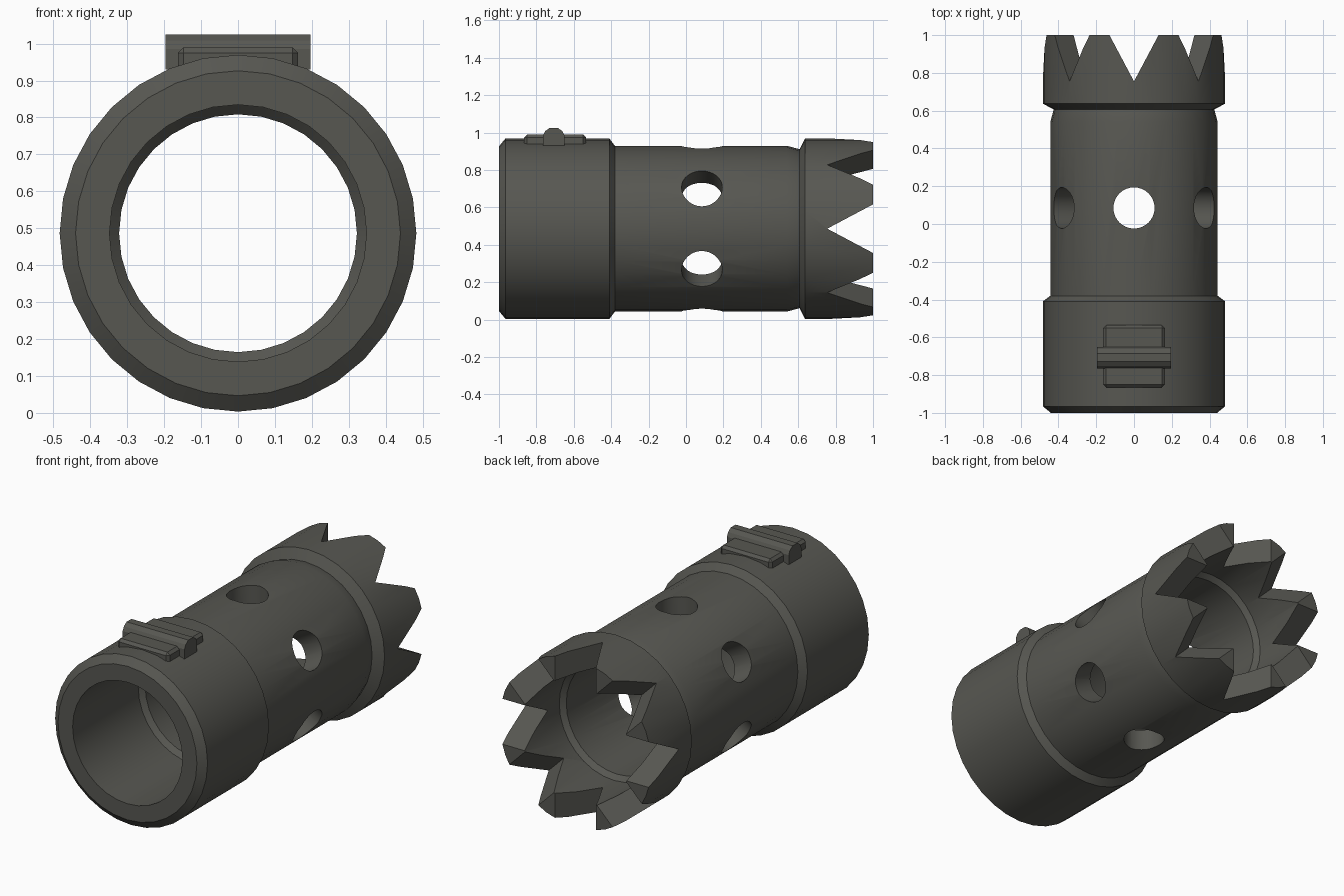
import bpy, bmesh, math
from mathutils import Matrix, Vector

if "Cube" in bpy.data.objects:
    bpy.data.objects.remove(bpy.data.objects["Cube"])

CZ = 0.4865      # height of the tube axis
SEG = 32

metal = bpy.data.materials.new("dark grey metal")
metal.diffuse_color = (0.095, 0.095, 0.083, 1)
metal.use_nodes = True
metal.node_tree.nodes["Principled BSDF"].inputs["Base Color"].default_value = metal.diffuse_color


def add_object(name, bm):
    bmesh.ops.recalc_face_normals(bm, faces=bm.faces)
    me = bpy.data.meshes.new(name)
    bm.to_mesh(me)
    bm.free()
    me.materials.append(metal)
    ob = bpy.data.objects.new(name, me)
    bpy.context.collection.objects.link(ob)
    return ob


def prism(bm, points, vec):
    """Closed prism from a polygon swept along vec."""
    a = [bm.verts.new(p) for p in points]
    b = [bm.verts.new(Vector(p) + Vector(vec)) for p in points]
    n = len(a)
    bm.faces.new(a)
    bm.faces.new(b[::-1])
    for i in range(n):
        j = (i + 1) % n
        bm.faces.new((a[i], b[i], b[j], a[j]))


def smooth(ob, angle=30):
    bpy.ops.object.select_all(action='DESELECT')
    ob.select_set(True)
    bpy.context.view_layer.objects.active = ob
    bpy.ops.object.shade_smooth_by_angle(angle=math.radians(angle))


def around(deg):
    """Turn about the tube axis."""
    return Matrix.Translation((0, 0, CZ)) @ Matrix.Rotation(math.radians(deg), 4, 'Y')


# Tube: closed (y, radius) section revolved about the y axis
section = [(-1, 0.44), (-0.965, 0.483), (-0.41, 0.483), (-0.38, 0.443),
           (0.54, 0.443), (0.607, 0.425), (0.637, 0.483), (1, 0.483),
           (1, 0.348), (0.65, 0.348), (0.624, 0.322),
           (-0.38, 0.322), (-0.406, 0.348), (-1, 0.348)]
bm = bmesh.new()
rings = []
for i in range(SEG):
    t = 2 * math.pi * i / SEG
    rings.append([bm.verts.new((r * math.sin(t), y, CZ + r * math.cos(t))) for y, r in section])
for i in range(SEG):
    a, b = rings[i], rings[(i + 1) % SEG]
    for k in range(len(section)):
        m = (k + 1) % len(section)
        bm.faces.new((a[k], a[m], b[m], b[k]))
tube = add_object("barrel_tube", bm)

# Cutters: six round vent holes and eight V notches between the teeth
cutters = []
for i in range(6):
    bm = bmesh.new()
    bmesh.ops.create_cone(bm, cap_ends=True, segments=32, radius1=0.109, radius2=0.109, depth=0.4,
                          matrix=around(60 * i) @ Matrix.Translation((0, 0.085, 0.42)))
    cutters.append(add_object("vent_cutter", bm))
for i in range(8):
    bm = bmesh.new()
    w = 0.13 * 0.345 / 0.245
    prism(bm, [(0, 0.755, 0.2), (w, 1.1, 0.2), (-w, 1.1, 0.2)], (0, 0, 0.5))
    bmesh.ops.transform(bm, matrix=around(45 * i), verts=bm.verts)
    cutters.append(add_object("notch_cutter", bm))
for c in cutters:
    c.hide_render = True
    mod = tube.modifiers.new("cut", 'BOOLEAN')
    mod.operation = 'DIFFERENCE'
    mod.solver = 'EXACT'
    mod.object = c
bpy.context.view_layer.update()
dg = bpy.context.evaluated_depsgraph_get()
cut_mesh = bpy.data.meshes.new_from_object(tube.evaluated_get(dg))
tube.modifiers.clear()
tube.data = cut_mesh
for c in cutters:
    bpy.data.objects.remove(c, do_unlink=True)
smooth(tube)

# Sight base: low plate with bevelled edges
bm = bmesh.new()
bmesh.ops.create_cube(bm, size=1, matrix=Matrix.Translation((0, -0.7, 0.955)) @ Matrix.Diagonal((0.326, 0.33, 0.07, 1)))
bmesh.ops.bevel(bm, geom=bm.edges[:], offset=0.015, segments=1, affect='EDGES')
add_object("sight_plate", bm)

# Sight bar: eight-sided bar lying across the plate
bm = bmesh.new()
bar = [(-0.022, 1.025), (0.022, 1.025), (0.046, 1.008), (0.057, 0.985),
       (0.057, 0.93), (-0.057, 0.93), (-0.057, 0.985), (-0.046, 1.008)]
prism(bm, [(-0.196, -0.707 + y, z) for y, z in bar], (0.392, 0, 0))
add_object("sight_bar", bm)
